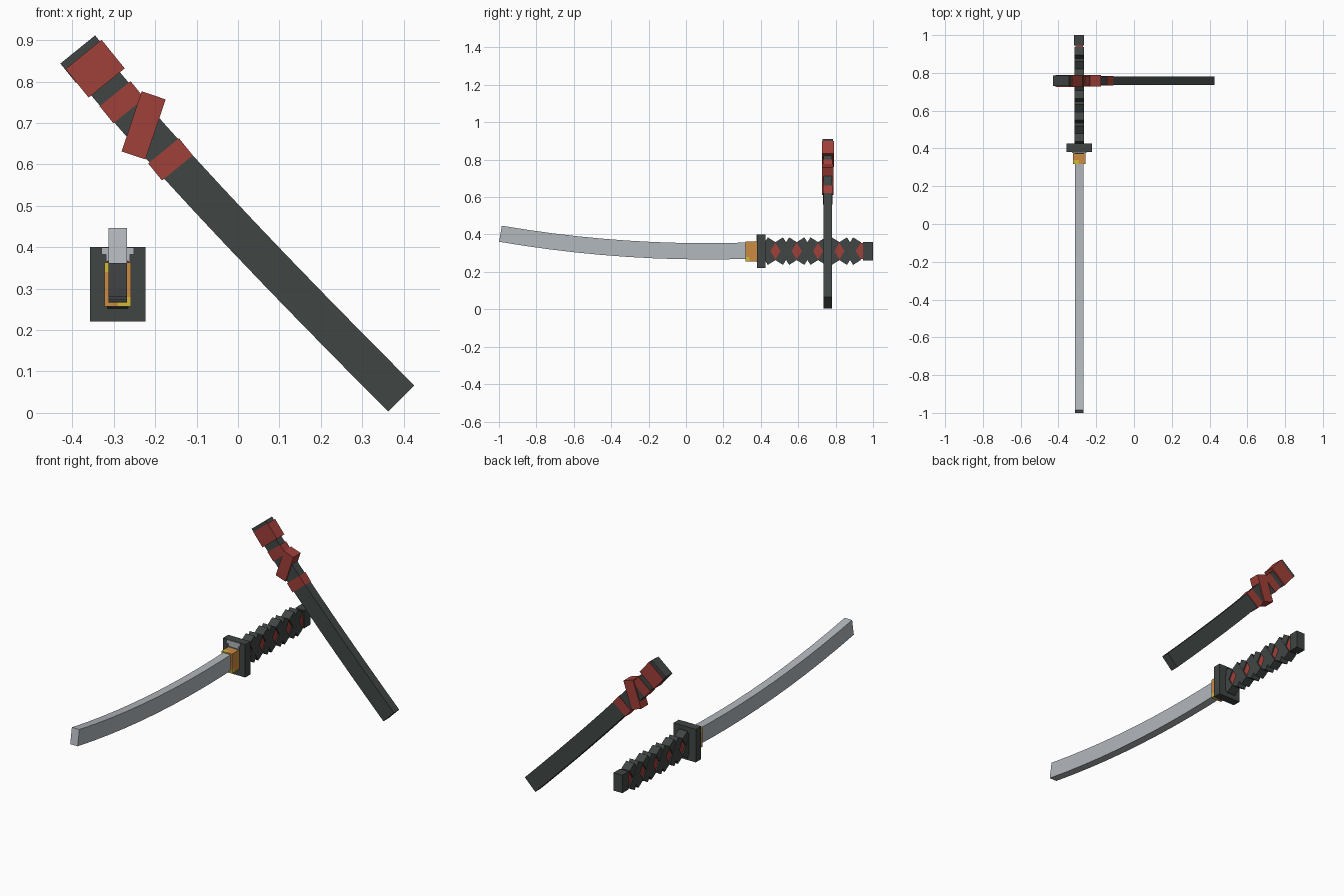
import bpy, bmesh
from math import radians
from mathutils import Vector, Matrix

if "Cube" in bpy.data.objects:
    bpy.data.objects.remove(bpy.data.objects["Cube"])


def material(name, rgb):
    m = bpy.data.materials.new(name)
    m.use_nodes = True
    m.diffuse_color = (*rgb, 1)
    m.node_tree.nodes["Principled BSDF"].inputs["Base Color"].default_value = (*rgb, 1)
    return m


DARK = material("dark_lacquer", (.051, .061, .059))
RED = material("red_cloth", (.35, .05, .04))
STEEL = material("steel", (.45, .48, .51))
ORANGE = material("orange_brass", (.60, .26, .052))
YELLOW = material("yellow_brass", (.65, .48, .04))


def finish(name, bm, *mats):
    bmesh.ops.recalc_face_normals(bm, faces=bm.faces)
    mesh = bpy.data.meshes.new(name)
    bm.to_mesh(mesh)
    bm.free()
    for m in mats:
        mesh.materials.append(m)
    ob = bpy.data.objects.new(name, mesh)
    bpy.context.collection.objects.link(ob)
    return ob


def box(name, centre, size, mat, axis="X", angle=0):
    bm = bmesh.new()
    place = (Matrix.Translation(centre) @ Matrix.Rotation(radians(angle), 4, axis)
             @ Matrix.Diagonal((*size, 1)))
    bmesh.ops.create_cube(bm, size=1, matrix=place)
    return finish(name, bm, mat)


def curved_bar(name, start, control, end, side, half_width, half_thick, mat, steps=10):
    """Rectangular bar swept along a quadratic curve lying in a plane facing side."""
    a, c, b, side = Vector(start), Vector(control), Vector(end), Vector(side)
    bm = bmesh.new()
    rings = []
    for i in range(steps + 1):
        t = i / steps
        p = a * (1 - t) ** 2 + c * 2 * t * (1 - t) + b * t * t
        tangent = ((c - a) * (1 - t) + (b - c) * t).normalized()
        n = side.cross(tangent) * half_width
        s = side * half_thick
        rings.append([bm.verts.new(p + q) for q in (n + s, n - s, -n - s, -n + s)])
    for r, q in zip(rings, rings[1:]):
        for k in range(4):
            j = (k + 1) % 4
            bm.faces.new((r[k], r[j], q[j], q[k]))
    bm.faces.new(rings[0])
    bm.faces.new(rings[-1])
    return finish(name, bm, mat)


X = -.29      # sword centre plane
Z = .311      # grip height
Y = .758      # sheath centre plane

# Blade
curved_bar("blade", (X, -.992, .404), (X, -.315, .288), (X, .37, .315),
           (1, 0, 0), .0435, .0225, STEEL)

# Collar with bright opposite front corners
bm = bmesh.new()
bmesh.ops.create_cube(bm, size=1, matrix=Matrix.Translation((X, .352, .31))
                      @ Matrix.Diagonal((.064, .07, .107, 1)))
for co, no in (((X, 0, 0), (1, 0, 0)), ((0, .34, 0), (0, 1, 0)),
               ((0, 0, .28), (0, 0, 1)), ((0, 0, .34), (0, 0, 1))):
    bmesh.ops.bisect_plane(bm, geom=bm.verts[:] + bm.edges[:] + bm.faces[:],
                           plane_co=co, plane_no=no)
for f in bm.faces:
    p = f.calc_center_median()
    corner = (p.x < X and p.z > .34) or (p.x > X and p.z < .28)
    f.material_index = int(p.y < .34 and corner)
finish("collar", bm, ORANGE, YELLOW)

# Guard with a stepped inlay above the collar
box("guard", (X, .403, Z), (.134, .045, .18), DARK)
box("guard_inlay_wide", (X, .379, .391), (.078, .005, .017), STEEL)
box("guard_inlay_narrow", (X, .379, .372), (.058, .005, .021), STEEL)

# Grip core, crossed wraps and pommel
box("grip_core", (X, .68, Z), (.038, .54, .086), RED)
for i in range(5):
    for sign, thick in ((1, .052), (-1, .050)):
        box(f"grip_wrap_{i}_{'a' if sign > 0 else 'b'}", (X, .421 + .114 * i, Z),
            (thick, .05, .142), DARK, "X", 32 * sign)
box("pommel", (X, .973, Z), (.053, .054, .098), DARK)

# Sheath and mouth
curved_bar("sheath", (.394, Y, .035), (-.151, Y, .58), (-.375, Y, .862),
           (0, 1, 0), .0445, .023, DARK)
box("sheath_mouth", (-.368, Y, .854), (.06, .056, .108), DARK, "Y", 51)

# Cloth bands around the sheath: x, z, length, thickness, width, angle
for name, x, z, length, thick, width, angle in (
        ("upper_band", -.345, .831, .089, .064, .112, 51),
        ("middle_band", -.28, .75, .053, .052, .096, 51),
        ("slanted_band", -.228, .694, .061, .062, .153, 18.5),
        ("lower_band", -.163, .612, .053, .052, .096, 51)):
    box(name, (x, Y, z), (length, thick, width), RED, "Y", angle)
